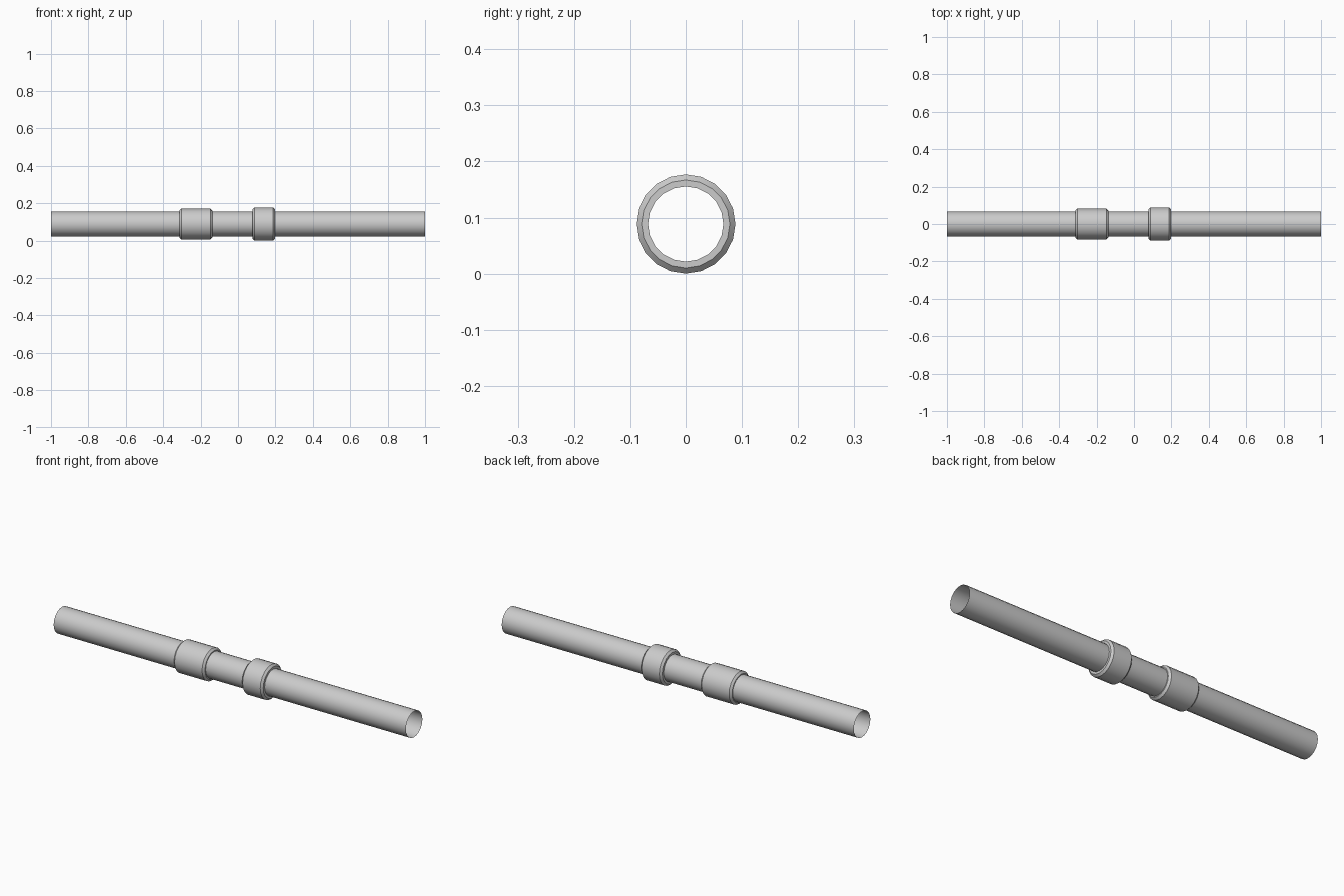
import bpy, bmesh, math

if "Cube" in bpy.data.objects:
    bpy.data.objects.remove(bpy.data.objects["Cube"])

SIDES = 20
AXIS_Z = 0.0885
PIPE_R = 0.067


def lathe_x(name, profile):
    """Spin (x, radius) points around the pipe axis."""
    bm = bmesh.new()
    rings = []
    for x, r in profile:
        rings.append([bm.verts.new((x, r * math.sin(2 * math.pi * i / SIDES),
                                    AXIS_Z + r * math.cos(2 * math.pi * i / SIDES)))
                      for i in range(SIDES)])
    for a, b in zip(rings, rings[1:]):
        for i in range(SIDES):
            j = (i + 1) % SIDES
            bm.faces.new((a[i], a[j], b[j], b[i]))
    bmesh.ops.recalc_face_normals(bm, faces=bm.faces)
    mesh = bpy.data.meshes.new(name)
    bm.to_mesh(mesh)
    bm.free()
    obj = bpy.data.objects.new(name, mesh)
    bpy.context.collection.objects.link(obj)
    bpy.ops.object.select_all(action='DESELECT')
    obj.select_set(True)
    bpy.context.view_layer.objects.active = obj
    bpy.ops.object.shade_smooth_by_angle(angle=math.radians(30))
    return obj


def collar(name, x0, x1, r, bevel=0.010):
    """Sleeve with chamfered rims that closes down onto the pipe."""
    return lathe_x(name, [(x0, PIPE_R), (x0, r - bevel), (x0 + bevel, r),
                          (x1 - bevel, r), (x1, r - bevel), (x1, PIPE_R)])


# Open-ended thin pipe
lathe_x("pipe", [(-1, PIPE_R), (1, PIPE_R)])

# Two coupling sleeves
collar("long_collar", -0.313, -0.137, 0.082)
collar("short_collar", 0.078, 0.198, 0.0885)
